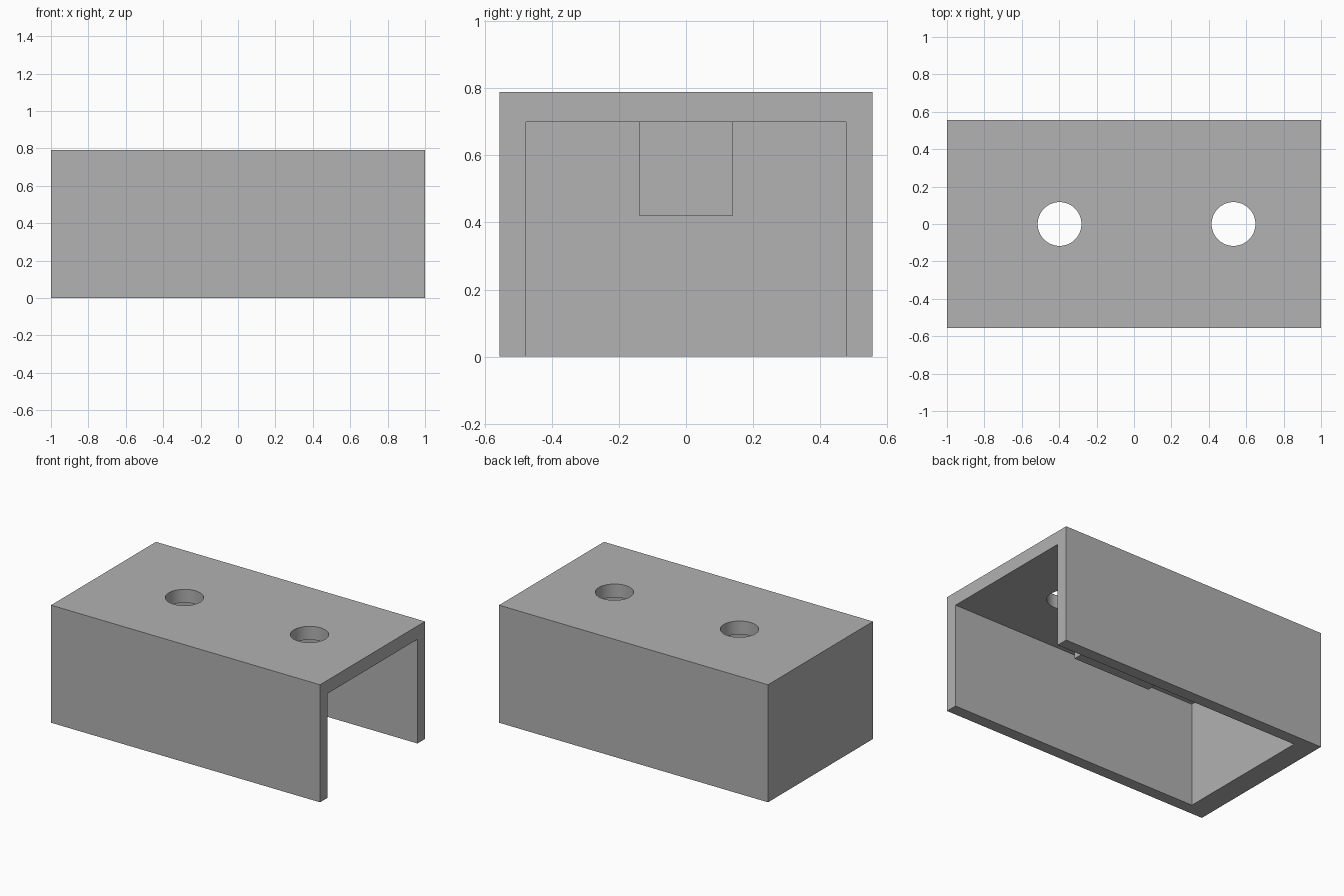
import bpy

cube = bpy.data.objects.get("Cube")
if cube:
    bpy.data.objects.remove(cube, do_unlink=True)

# Single plain grey
grey = bpy.data.materials.new("plain grey")
grey.use_nodes = True
colour = (0.445, 0.445, 0.445, 1)
grey.diffuse_color = colour
grey.node_tree.nodes["Principled BSDF"].inputs["Base Color"].default_value = colour

HALF_Y, HEIGHT = 0.557, 0.79
INNER_Y, CEILING, END_WALL = 0.478, 0.70, -0.855


def box(name, low, high):
    centre = [(a + b) / 2 for a, b in zip(low, high)]
    bpy.ops.mesh.primitive_cube_add(size=1, location=centre)
    obj = bpy.context.object
    obj.name = name
    obj.scale = [b - a for a, b in zip(low, high)]
    bpy.ops.object.transform_apply(location=True, rotation=False, scale=True)
    obj.data.materials.append(grey)
    return obj


def combine(target, tool, operation):
    mod = target.modifiers.new(tool.name, "BOOLEAN")
    mod.operation = operation
    mod.solver = "EXACT"
    mod.object = tool
    bpy.context.view_layer.objects.active = target
    bpy.ops.object.modifier_apply(modifier=mod.name)
    bpy.data.objects.remove(tool, do_unlink=True)


# Outer shell, hollowed through the bottom and the +x end
cover = box("channel_cover", (-1, -HALF_Y, 0), (1, HALF_Y, HEIGHT))
cavity = box("cavity_cutter", (END_WALL, -INNER_Y, -0.2), (1.2, INNER_Y, CEILING))
combine(cover, cavity, "DIFFERENCE")

# Solid block hanging from the ceiling between the holes
block = box("ceiling_block", (-0.23, -0.139, 0.42), (0.35, 0.139, CEILING + 0.04))
combine(cover, block, "UNION")

# Two round holes through the top
for x in (-0.398, 0.532):
    bpy.ops.mesh.primitive_cylinder_add(vertices=64, radius=0.117, depth=0.4,
                                        location=(x, 0, HEIGHT))
    hole = bpy.context.object
    hole.name = "hole_cutter"
    hole.data.materials.append(grey)
    combine(cover, hole, "DIFFERENCE")

# Smooth hole walls, sharp edges elsewhere
bpy.ops.object.select_all(action="DESELECT")
cover.select_set(True)
bpy.context.view_layer.objects.active = cover
bpy.ops.object.shade_smooth_by_angle()
